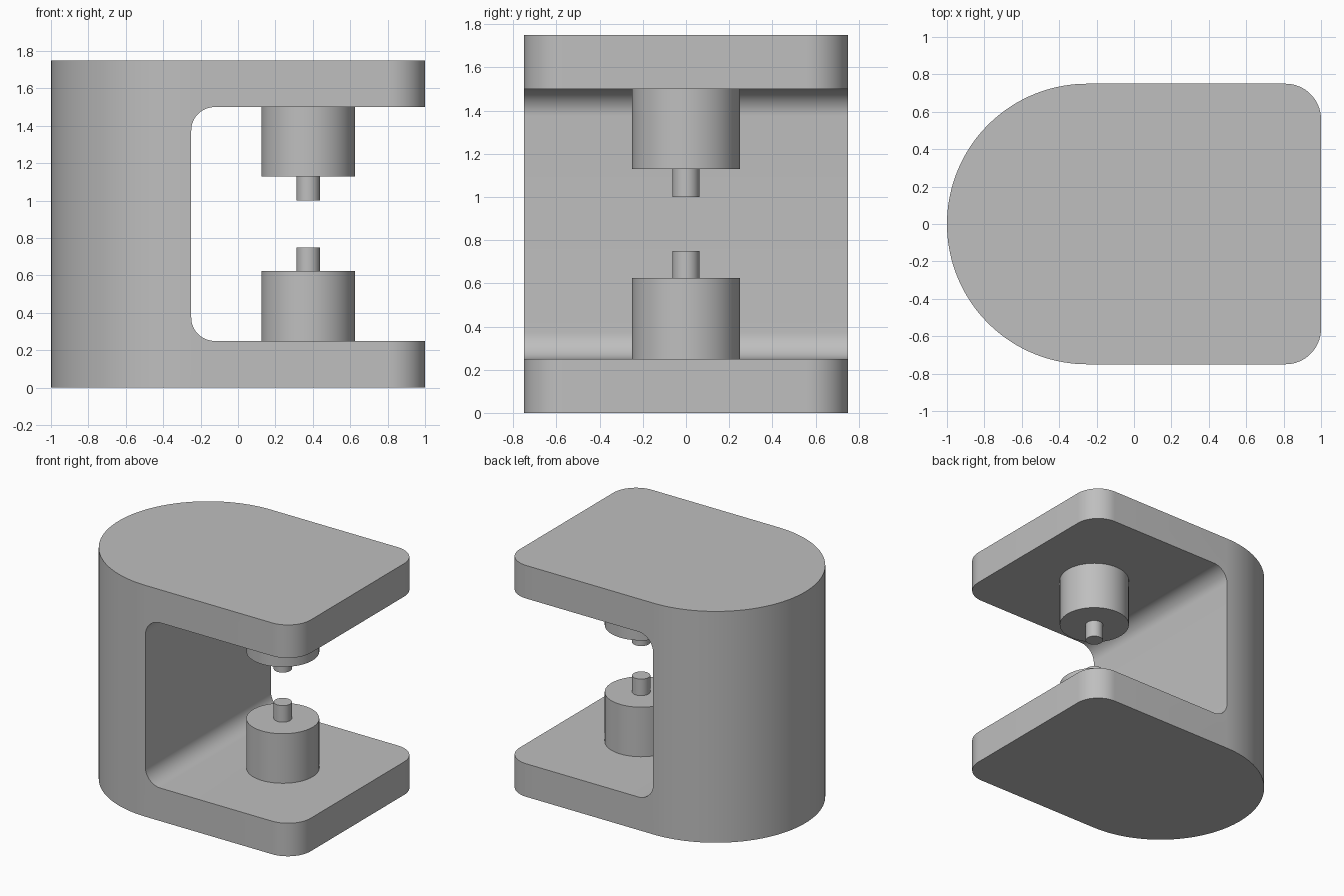
import bpy, bmesh
from math import cos, sin, pi, radians
from mathutils import Matrix, Vector

default_cube = bpy.data.objects.get("Cube")
if default_cube:
    bpy.data.objects.remove(default_cube, do_unlink=True)

# Single plain grey
grey = bpy.data.materials.new("plain grey")
grey.use_nodes = True
colour = (0.52, 0.52, 0.52, 1)
grey.diffuse_color = colour
grey.node_tree.nodes["Principled BSDF"].inputs["Base Color"].default_value = colour


def arc(cx, cy, radius, start, end, steps):
    """Points on a circular arc, angles in degrees."""
    angles = [radians(start + (end - start) * i / steps) for i in range(steps + 1)]
    return [(cx + radius * cos(a), cy + radius * sin(a)) for a in angles]


def extrude(name, points, direction):
    """Solid made by sweeping a closed outline of 3D points."""
    bm = bmesh.new()
    face = bm.faces.new([bm.verts.new(p) for p in points])
    swept = bmesh.ops.extrude_face_region(bm, geom=[face])["geom"]
    verts = [v for v in swept if isinstance(v, bmesh.types.BMVert)]
    bmesh.ops.translate(bm, verts=verts, vec=direction)
    bmesh.ops.recalc_face_normals(bm, faces=bm.faces)
    return finish(name, bm)


def finish(name, bm):
    mesh = bpy.data.meshes.new(name)
    bm.to_mesh(mesh)
    bm.free()
    mesh.materials.append(grey)
    obj = bpy.data.objects.new(name, mesh)
    bpy.context.collection.objects.link(obj)
    return obj


def activate(obj):
    bpy.ops.object.select_all(action="DESELECT")
    obj.select_set(True)
    bpy.context.view_layer.objects.active = obj


def cylinder(name, x, radius, bottom, top):
    bm = bmesh.new()
    bmesh.ops.create_cone(bm, cap_ends=True, segments=64, radius1=radius,
                          radius2=radius, depth=top - bottom,
                          matrix=Matrix.Translation((x, 0, (bottom + top) / 2)))
    return finish(name, bm)


# Frame: half-round back, rounded front corners
height, half_width, corner = 1.75, 0.75, 0.19
outline = (arc(-0.25, 0, half_width, 90, 270, 72)
           + arc(1 - corner, corner - half_width, corner, -90, 0, 16)
           + arc(1 - corner, half_width - corner, corner, 0, 90, 16))
frame = extrude("c_frame", [(x, y, 0) for x, y in outline], Vector((0, 0, height)))

# Throat: filleted opening through the frame
wall, low, high, fillet = -0.25, 0.25, 1.5, 0.125
opening = ([(1.5, high)]
           + arc(wall + fillet, high - fillet, fillet, 90, 180, 16)
           + arc(wall + fillet, low + fillet, fillet, 180, 270, 16)
           + [(1.5, low)])
cutter = extrude("throat_cutter", [(x, -1, z) for x, z in opening], Vector((0, 2, 0)))
cutter.hide_render = True

cut = frame.modifiers.new("throat", "BOOLEAN")
cut.operation = "DIFFERENCE"
cut.solver = "EXACT"
cut.object = cutter
activate(frame)
bpy.ops.object.modifier_apply(modifier=cut.name)
bpy.data.objects.remove(cutter, do_unlink=True)

# Facing pairs of bosses and pins
axis = 0.375
parts = [
    frame,
    cylinder("lower_boss", axis, 0.25, low, 0.625),
    cylinder("lower_pin", axis, 0.0625, 0.625, 0.75),
    cylinder("upper_boss", axis, 0.25, 1.13, high),
    cylinder("upper_pin", axis, 0.0625, 1.0, 1.13),
]
for part in parts:
    activate(part)
    bpy.ops.object.shade_smooth_by_angle(angle=radians(30))
